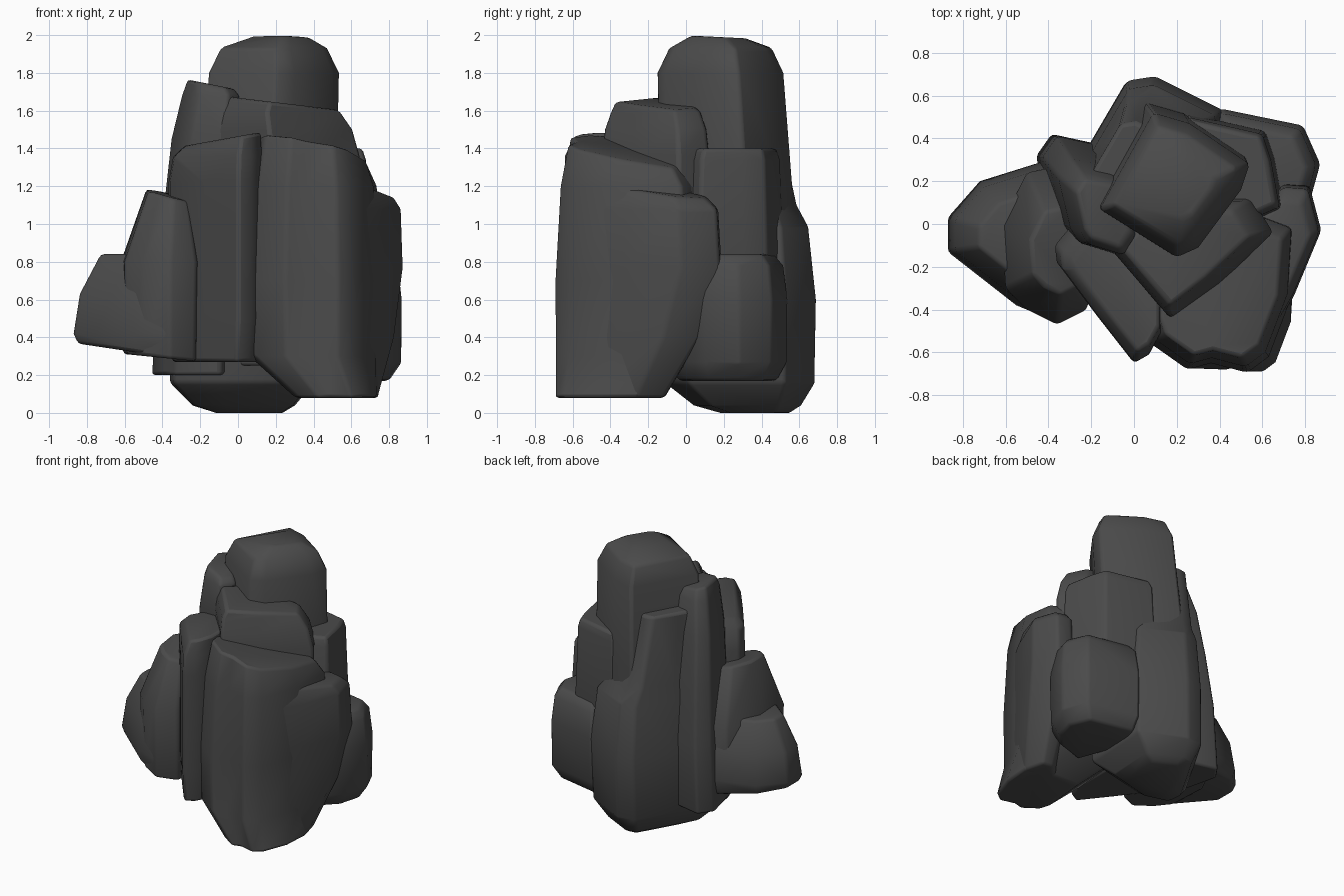
import bpy
import bmesh
from math import radians

cube = bpy.data.objects.get("Cube")
if cube:
    bpy.data.objects.remove(cube, do_unlink=True)

# One dark stone colour
stone = bpy.data.materials.new("dark_stone")
stone.use_nodes = True
stone_colour = (.07, .07, .07, 1)
stone.diffuse_color = stone_colour
shader = next(n for n in stone.node_tree.nodes if n.type == 'BSDF_PRINCIPLED')
shader.inputs["Base Color"].default_value = stone_colour
shader.inputs["Roughness"].default_value = .9


def rock(name, plan, sections, top_tilt=(0, 0), base_tilt=(0, 0)):
    """Loft a plan outline through (height, scale, shift x, shift y) sections."""
    count = len(plan)
    centre_x = (min(p[0] for p in plan) + max(p[0] for p in plan)) / 2
    centre_y = (min(p[1] for p in plan) + max(p[1] for p in plan)) / 2
    bm = bmesh.new()
    rings = []
    for index, (height, scale, *shift) in enumerate(sections):
        shift_x, shift_y = shift or (0, 0)
        tilt = (0, 0)
        if index == 0:
            tilt = base_tilt
        elif index == len(sections) - 1:
            tilt = top_tilt
        ring = []
        for x, y in plan:
            local_x = (x - centre_x) * scale
            local_y = (y - centre_y) * scale
            z = height + tilt[0] * local_x + tilt[1] * local_y
            ring.append(bm.verts.new((centre_x + local_x + shift_x,
                                      centre_y + local_y + shift_y, z)))
        rings.append(ring)

    # Side walls and the two caps
    for lower, upper in zip(rings, rings[1:]):
        for i in range(count):
            j = (i + 1) % count
            bm.faces.new((lower[i], lower[j], upper[j], upper[i]))
    bm.faces.new(rings[0])
    bm.faces.new(rings[-1])
    bmesh.ops.recalc_face_normals(bm, faces=bm.faces)

    mesh = bpy.data.meshes.new(name)
    bm.to_mesh(mesh)
    bm.free()
    mesh.materials.append(stone)
    mesh.shade_smooth()
    mesh.set_sharp_from_angle(angle=radians(70))
    obj = bpy.data.objects.new(name, mesh)
    bpy.context.scene.collection.objects.link(obj)

    # Worn edges
    worn = obj.modifiers.new("worn_edges", 'BEVEL')
    worn.width = .018
    worn.segments = 2
    worn.limit_method = 'ANGLE'
    worn.angle_limit = radians(35)
    return obj


# Tall core and the wide foot that spreads out behind it
rock("summit_rock",
     [(-.16, .09), (.09, .54), (.26, .49), (.54, .3), (.5, .18), (.3, -.09), (.2, -.135)],
     [(.25, 1.15, -.06, .02), (1.2, 1.05, -.03, .01), (1.8, 1, 0, -.02),
      (1.93, .82, 0, -.02), (1.99, .42, .04, -.03)],
     top_tilt=(0, -.05))
rock("back_foot_rock",
     [(-.36, .1), (-.2, .38), (-.03, .67), (.1, .69), (.42, .53), (.4, 0), (-.1, -.12), (-.34, -.05)],
     [(0, .45, .03, .08), (.04, .7, 0, .04), (.16, .98, -.01, 0), (.6, 1), (.98, .9),
      (1.1, .74, -.02, 0), (1.6, .55, -.06, -.03)])

# Upright column on the right flank, leaning towards the core
rock("back_column_rock",
     [(-.43, .31), (-.36, .41), (-.13, .36), (0, 0), (-.08, -.13), (-.31, -.06), (-.36, .02)],
     [(.2, 1.04, -.02, 0), (.7, 1), (1.1, .93, .02, -.03), (1.45, .84, .04, -.06),
      (1.68, .72, .07, -.09), (1.74, .58, .07, -.09)],
     top_tilt=(-.2, 0))

# Low outcrop with a pointed shoulder
rock("shoulder_rock",
     [(-.6, -.3), (-.5, -.4), (-.36, -.47), (-.22, -.4), (-.15, 0), (-.3, .28), (-.5, .24), (-.62, 0)],
     [(.29, .95), (.8, 1), (1.15, .55, .03, -.03)],
     top_tilt=(-.25, .05), base_tilt=(-.1, 0))
rock("outcrop_rock",
     [(-.87, .03), (-.72, .2), (-.4, .3), (-.2, .1), (-.22, -.38), (-.38, -.45), (-.55, -.38), (-.87, -.13)],
     [(.32, .93), (.42, 1), (.63, .9), (.84, .63, .02, 0)],
     base_tilt=(-.15, 0))

# Front face slabs
rock("front_narrow_slab",
     [(-.37, -.1), (-.36, -.18), (-.18, -.42), (0, -.65), (.07, -.61), (.13, -.5), (.13, .1), (-.2, .1)],
     [(.27, .92), (.5, 1), (1.22, 1), (1.36, .94, .01, -.02), (1.45, .8, .04, -.02)],
     top_tilt=(.18, 0))
rock("front_broad_slab",
     [(.05, -.45), (.08, -.56), (.25, -.68), (.36, -.65), (.53, -.695), (.63, -.62),
      (.74, -.33), (.76, 0), (.5, .1), (.1, .1)],
     [(.08, .62, .12, -.15), (.3, .97, 0, -.01), (.7, 1), (1.2, .93), (1.39, .8, 0, -.01)],
     top_tilt=(-.2, -.15))
rock("front_side_slab",
     [(.45, -.5), (.62, -.56), (.75, -.33), (.875, -.03), (.82, .18), (.7, .19), (.5, 0)],
     [(.08, .7, -.07, -.19), (.4, .92, -.03, -.08), (.77, 1), (1.08, .95), (1.18, .75, 0, .01)],
     top_tilt=(-.15, -.1))

# Step between the front slabs and the summit
rock("middle_step_rock",
     [(-.12, -.1), (.18, -.45), (.4, -.28), (.65, -.04), (.55, .12), (.1, .13)],
     [(.6, 1), (1.36, 1), (1.5, .95, -.02, 0), (1.59, .84, -.04, 0), (1.64, .75, -.03, 0)],
     top_tilt=(-.12, 0))

# Stacked pair on the left flank
rock("side_upper_rock",
     [(.25, .5), (.6, .42), (.64, .3), (.68, .08), (.5, 0), (.2, .1)],
     [(.3, .95), (.85, 1.08), (1.34, 1), (1.4, .92)])
rock("side_lower_rock",
     [(.4, .54), (.79, .46), (.87, .28), (.82, .1), (.7, -.02), (.45, -.1), (.3, .3)],
     [(.17, .82, -.02, 0), (.27, .99), (.6, 1), (.78, .93), (.84, .77)])
